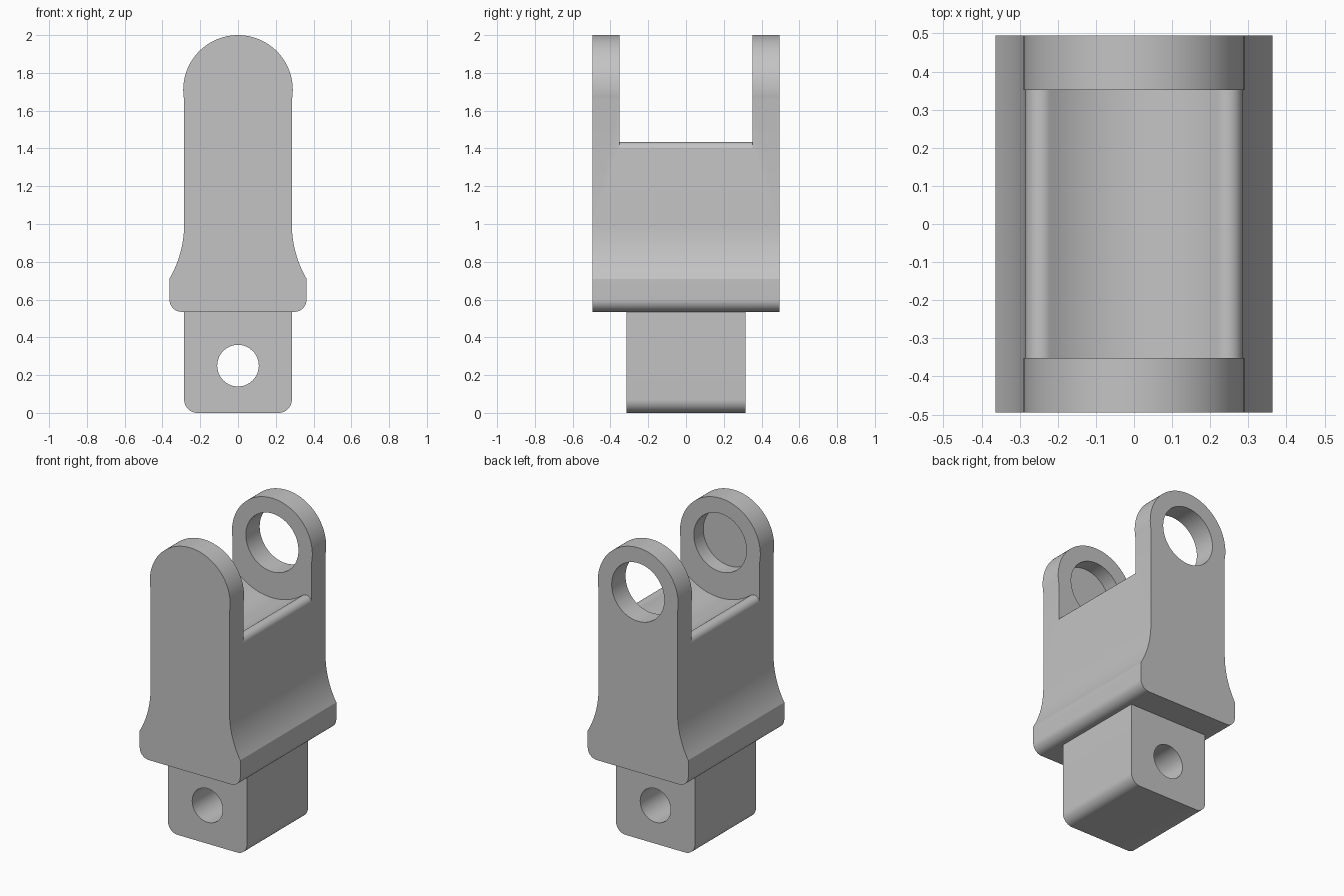
import bpy, bmesh, math

if "Cube" in bpy.data.objects:
    bpy.data.objects.remove(bpy.data.objects["Cube"])

grey = bpy.data.materials.new("plain grey")
grey.diffuse_color = (0.55, 0.55, 0.55, 1)
grey.use_nodes = True
grey.node_tree.nodes["Principled BSDF"].inputs["Base Color"].default_value = grey.diffuse_color


def arc(cx, cz, r, a0, a1, n):
    """Points on an arc in the XZ plane, angles in degrees."""
    pts = []
    for i in range(n + 1):
        a = math.radians(a0 + (a1 - a0) * i / n)
        pts.append((cx + r * math.cos(a), cz + r * math.sin(a)))
    return pts


def mirrored(right):
    """Close a right-hand outline with its mirror image across x = 0."""
    left = [(-x, z) for x, z in reversed(right) if abs(x) > 1e-5]
    return right + left


def extrude(name, outline, y0, y1):
    """Prism along Y from an XZ outline."""
    bm = bmesh.new()
    face = bm.faces.new([bm.verts.new((x, y0, z)) for x, z in outline])
    ext = bmesh.ops.extrude_face_region(bm, geom=[face])
    verts = [v for v in ext["geom"] if isinstance(v, bmesh.types.BMVert)]
    bmesh.ops.translate(bm, verts=verts, vec=(0, y1 - y0, 0))
    bmesh.ops.recalc_face_normals(bm, faces=bm.faces)
    mesh = bpy.data.meshes.new(name)
    bm.to_mesh(mesh)
    bm.free()
    mesh.materials.append(grey)
    obj = bpy.data.objects.new(name, mesh)
    bpy.context.collection.objects.link(obj)
    return obj


def boolean(obj, tool, operation):
    mod = obj.modifiers.new(operation.lower(), 'BOOLEAN')
    mod.operation, mod.solver, mod.object = operation, 'EXACT', tool
    bpy.context.view_layer.objects.active = obj
    bpy.ops.object.modifier_apply(modifier=mod.name)
    bpy.data.objects.remove(tool)


def cylinder(name, cz, r, y0, y1):
    return extrude(name, arc(0, cz, r, 0, 360, 72)[:-1], y0, y1)


# Main body: rounded foot, flared shoulder, straight sides, round top
EYE_Z, EYE_R, HALF_W, FOOT_W = 1.71, 0.29, 0.285, 0.363
flare_r = ((FOOT_W - HALF_W) ** 2 + 0.29 ** 2) / (2 * (FOOT_W - HALF_W))
flare_a = math.degrees(math.asin(0.29 / flare_r))
top_a = -math.degrees(math.acos(HALF_W / EYE_R))
body = extrude("clevis_body", mirrored(
    arc(FOOT_W - 0.065, 0.60, 0.065, -90, 0, 12)
    + arc(HALF_W + flare_r, 1.0, flare_r, 180 + flare_a, 180, 12)
    + arc(0, EYE_Z, EYE_R, top_a, 90, 30)), -0.495, 0.495)

# Gap between the lugs with a hollow saddle floor and rounded rims
saddle_r, rim_r = 0.36, 0.04
rim_x = HALF_W - rim_r
rim_z = EYE_Z - math.sqrt((saddle_r + rim_r) ** 2 - rim_x ** 2)
tangent = math.degrees(math.atan2(EYE_Z - rim_z, -rim_x))
gap = [(0.45, 2.2), (0.45, rim_z)]
gap += arc(rim_x, rim_z, rim_r, 0, tangent, 14)
gap += arc(0, EYE_Z, saddle_r, tangent - 180, -90, 14)[1:]
boolean(body, extrude("gap_cutter", mirrored(gap), -0.352, 0.352), 'DIFFERENCE')

# Through eye in the rear lug, blind pocket in the front lug
boolean(body, cylinder("eye_cutter", EYE_Z, 0.19, 0.3, 0.6), 'DIFFERENCE')
boolean(body, cylinder("pocket_cutter", EYE_Z, 0.19, -0.45, -0.3), 'DIFFERENCE')

# Tenon below with rounded lower edges and a pin hole
tenon = extrude("tenon", mirrored(
    arc(HALF_W - 0.07, 0.07, 0.07, -90, 0, 12) + [(HALF_W, 0.57)]), -0.315, 0.315)
boolean(tenon, cylinder("pin_hole_cutter", 0.25, 0.11, -0.5, 0.5), 'DIFFERENCE')
boolean(body, tenon, 'UNION')

# Smooth curves, crisp edges
bpy.ops.object.select_all(action='DESELECT')
body.select_set(True)
bpy.context.view_layer.objects.active = body
bpy.ops.object.shade_smooth_by_angle(angle=math.radians(11))
